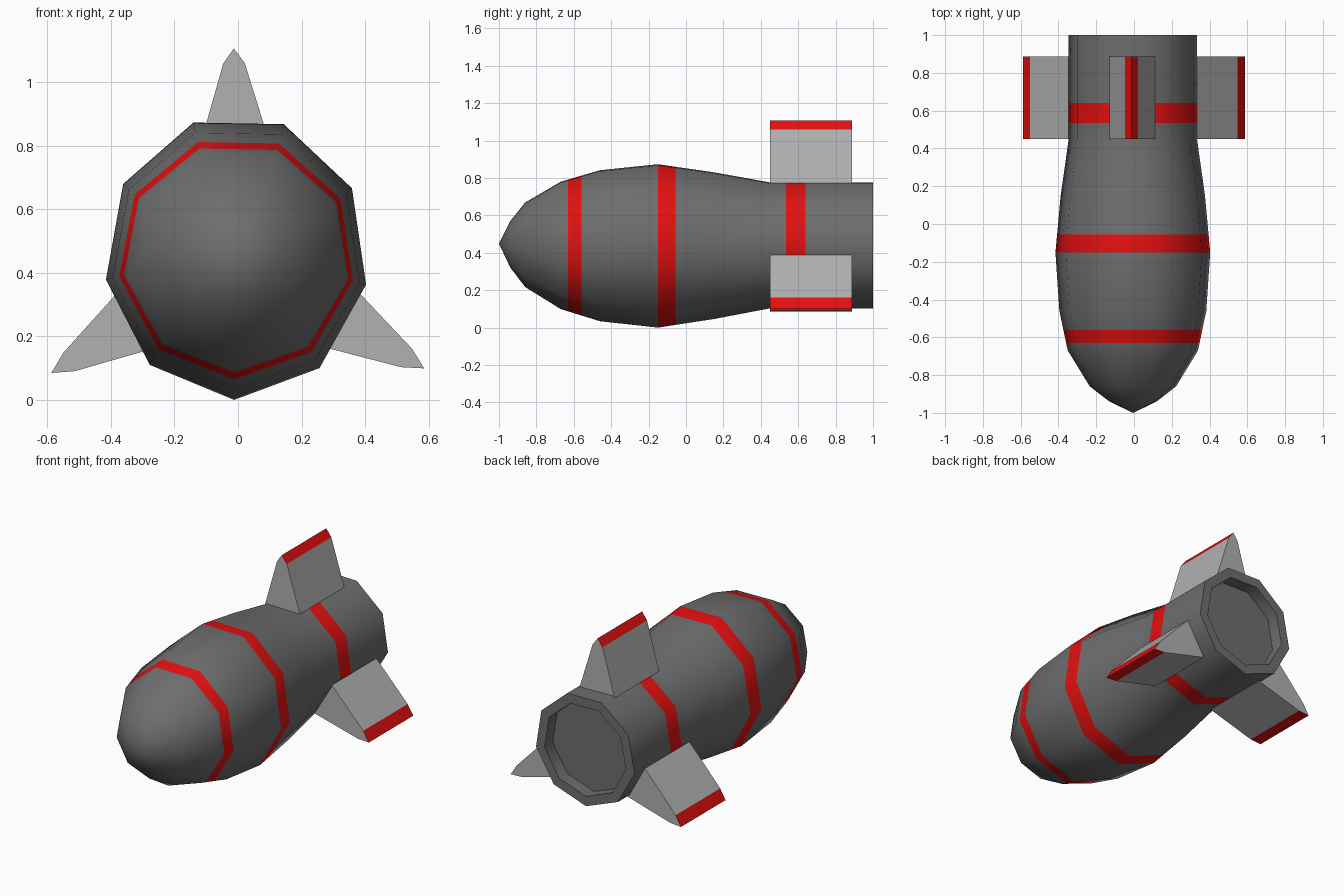
import bpy, bmesh, math
from mathutils import Vector

if "Cube" in bpy.data.objects:
    bpy.data.objects.remove(bpy.data.objects["Cube"])

CX, CZ = -0.005, 0.449   # body axis


def material(name, rgb):
    m = bpy.data.materials.new(name)
    m.diffuse_color = (*rgb, 1)
    m.use_nodes = True
    m.node_tree.nodes["Principled BSDF"].inputs["Base Color"].default_value = m.diffuse_color
    return m


dark = material("dark grey", (0.155, 0.155, 0.155))
light = material("light grey", (0.44, 0.44, 0.44))
red = material("red", (0.77, 0.005, 0.005))


def finish(bm, name, mats, smooth=None):
    bmesh.ops.recalc_face_normals(bm, faces=bm.faces)
    me = bpy.data.meshes.new(name)
    bm.to_mesh(me)
    bm.free()
    for m in mats:
        me.materials.append(m)
    ob = bpy.data.objects.new(name, me)
    bpy.context.collection.objects.link(ob)
    if smooth:
        bpy.ops.object.select_all(action='DESELECT')
        ob.select_set(True)
        bpy.context.view_layer.objects.active = ob
        bpy.ops.object.shade_smooth_by_angle(angle=math.radians(smooth))
    return ob


# Body: nine-sided profile (y, radius across, radius up)
profile = [(-0.94, .127, .127), (-0.86, .232, .232), (-0.67, .35, .35),
           (-0.46, .395, .415), (-0.15, .416, .449), (0.15, .388, .403),
           (0.45, .345, .346), (1.0, .345, .346)]
stripes = [(-0.63, -0.56), (-0.15, -0.055), (0.535, 0.64)]


def radii(y):
    for a, b in zip(profile, profile[1:]):
        if a[0] <= y <= b[0]:
            t = (y - a[0]) / (b[0] - a[0])
            return a[1] + t * (b[1] - a[1]), a[2] + t * (b[2] - a[2])


ys = sorted({p[0] for p in profile} | {y for s in stripes for y in s})
rings = [(y, *radii(y)) for y in ys]
rings += [(1.0, .285, .285), (0.92, .285, .285)]   # hollow tail

bm = bmesh.new()
N = 9
loops = []
for y, rx, rz in rings:
    loops.append([bm.verts.new((CX + rx * math.cos(a), y, CZ + rz * math.sin(a)))
                  for a in (math.radians(-91 + 40 * k) for k in range(N))])
tip = bm.verts.new((CX, -1, CZ))
for k in range(N):
    bm.faces.new((tip, loops[0][k], loops[0][(k + 1) % N]))
for i, (a, b) in enumerate(zip(loops, loops[1:])):
    mid = (rings[i][0] + rings[i + 1][0]) / 2
    painted = any(s[0] < mid < s[1] for s in stripes)
    for k in range(N):
        f = bm.faces.new((a[k], a[(k + 1) % N], b[(k + 1) % N], b[k]))
        f.material_index = int(painted)
bm.faces.new(loops[-1])
finish(bm, "body", [dark, red], 50)


# Fins: wedge section extruded along the body, red outer tip
def fin(name, angle, shoulder, tip_r):
    out = Vector((math.cos(angle), 0, math.sin(angle)))
    side = Vector((-math.sin(angle), 0, math.cos(angle)))
    section = [(.315, -.122), (shoulder, -.034), (tip_r, 0),
               (shoulder, .034), (.315, .122)]
    bm = bmesh.new()
    ends = [[bm.verts.new(Vector((CX, y, CZ)) + out * r + side * w)
             for r, w in section] for y in (0.45, 0.888)]
    for e in ends:
        bm.faces.new(e)
    n = len(section)
    for k in range(n):
        j = (k + 1) % n
        f = bm.faces.new((ends[0][k], ends[0][j], ends[1][j], ends[1][k]))
        f.material_index = int(k in (1, 2))
    finish(bm, name, [light, red])


fin("top_fin", math.radians(90.7), .611, .658)
fin("right_fin", math.radians(-30.6), .622, .687)
fin("left_fin", math.radians(212), .622, .687)
